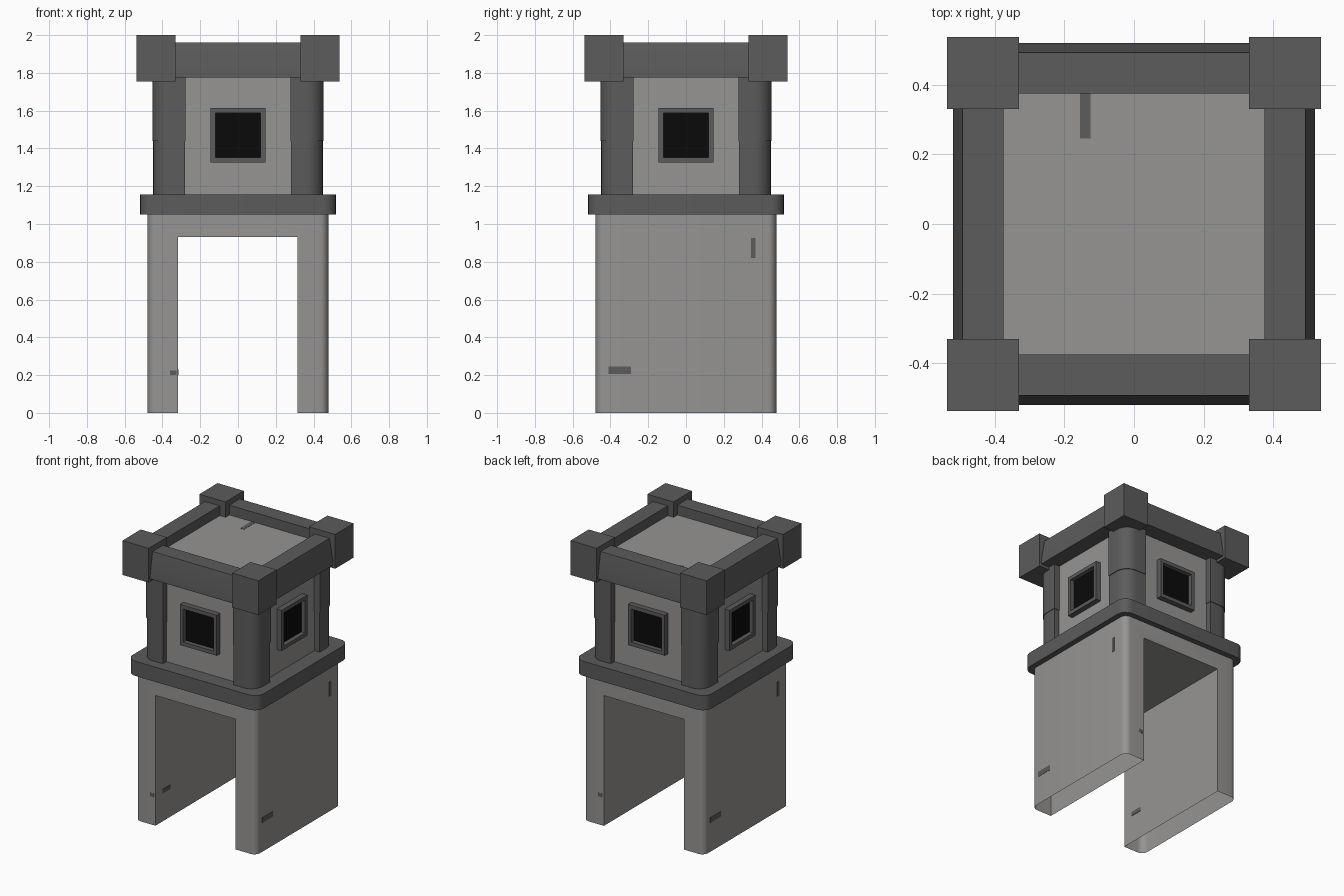
import bpy, bmesh, math
from mathutils import Matrix

if "Cube" in bpy.data.objects:
    bpy.data.objects.remove(bpy.data.objects["Cube"])


def material(name, r, g, b):
    m = bpy.data.materials.new(name)
    m.diffuse_color = (r, g, b, 1)
    m.use_nodes = True
    m.node_tree.nodes["Principled BSDF"].inputs["Base Color"].default_value = m.diffuse_color
    return m


LIGHT = material("light stone", 0.305, 0.298, 0.287)
DARK = material("dark stone", 0.106, 0.106, 0.106)
BLACK = material("window black", 0.003, 0.003, 0.003)


def finish(bm, name, mat, turn=0):
    bmesh.ops.recalc_face_normals(bm, faces=bm.faces)
    bm.transform(Matrix.Rotation(math.radians(90 * turn), 4, 'Z'))
    me = bpy.data.meshes.new(name)
    bm.to_mesh(me)
    bm.free()
    me.materials.append(mat)
    ob = bpy.data.objects.new(name, me)
    bpy.context.collection.objects.link(ob)
    bpy.ops.object.select_all(action='DESELECT')
    ob.select_set(True)
    bpy.context.view_layer.objects.active = ob
    bpy.ops.object.shade_smooth_by_angle(angle=math.radians(35))
    return ob


def prism(points, axis, lo, hi):
    """Extrude a 2D outline along an axis (x: points are y,z; y: x,z; z: x,y)."""
    def place(p, t):
        return {'x': (t, p[0], p[1]), 'y': (p[0], t, p[1]), 'z': (p[0], p[1], t)}[axis]
    bm = bmesh.new()
    a = [bm.verts.new(place(p, lo)) for p in points]
    b = [bm.verts.new(place(p, hi)) for p in points]
    n = len(points)
    bm.faces.new(a)
    bm.faces.new(b)
    for i in range(n):
        bm.faces.new((a[i], a[(i + 1) % n], b[(i + 1) % n], b[i]))
    bmesh.ops.recalc_face_normals(bm, faces=bm.faces)
    return bm


def rect(x0, x1, y0, y1):
    return [(x0, y0), (x1, y0), (x1, y1), (x0, y1)]


def box(name, x0, x1, y0, y1, z0, z1, mat, turn=0):
    return finish(prism(rect(x0, x1, y0, y1), 'z', z0, z1), name, mat, turn)


def round_uprights(bm, radius, test, segments=6):
    edges = []
    for e in bm.edges:
        p, q = e.verts[0].co, e.verts[1].co
        if (p.xy - q.xy).length < 1e-5 and test(p):
            edges.append(e)
    bmesh.ops.bevel(bm, geom=edges, offset=radius, segments=segments,
                    profile=0.5, affect='EDGES')


# Lower gate body: arch profile, rounded outer corners, open underneath
arch = [(-.478, 0), (-.318, 0), (-.318, .93), (.314, .93), (.314, 0),
        (.478, 0), (.478, 1.06), (-.478, 1.06)]
bm = prism(arch, 'y', -.478, .478)
round_uprights(bm, .045, lambda p: abs(p.x) > .4)
bmesh.ops.delete(bm, geom=[f for f in bm.faces if f.calc_center_median().z < .001],
                 context='FACES')
finish(bm, "gate_body", LIGHT)

# Ledge between the storeys
bm = prism(rect(-.518, .518, -.518, .518), 'z', 1.05, 1.155)
round_uprights(bm, .07, lambda p: True)
finish(bm, "ledge", DARK)

# Upper room with flat roof
box("upper_room", -.408, .408, -.408, .408, 1.15, 1.89, LIGHT)

for t in range(4):
    # Rounded corner pillar in two courses
    for part, inner, outer, z0, z1 in (("lower", .28, .449, 1.15, 1.44),
                                       ("upper", .277, .453, 1.44, 1.80)):
        bm = prism(rect(inner, outer, -outer, -inner), 'z', z0, z1)
        round_uprights(bm, .09, lambda p: p.x > .4 and p.y < -.4, 8)
        finish(bm, "pillar_" + part, DARK, t)

    # Corner battlement block
    box("corner_block", .33, .537, -.537, -.33, 1.755, 2.0, DARK, t)

    # Parapet beam with sloped outer face
    beam = [(-.375, 1.775), (-.52, 1.775), (-.52, 1.80), (-.492, 1.96), (-.375, 1.96)]
    finish(prism(beam, 'x', -.335, .335), "parapet_beam", DARK, t)

    # Window frame and dark opening
    for s in (-1, 1):
        x0, x1 = sorted((s * .145, s * .12))
        box("window_frame_side", x0, x1, -.447, -.40, 1.325, 1.615, DARK, t)
    box("window_frame_bottom", -.12, .12, -.447, -.40, 1.325, 1.352, DARK, t)
    box("window_frame_top", -.12, .12, -.447, -.40, 1.588, 1.615, DARK, t)
    box("window_opening", -.12, .12, -.416, -.407, 1.35, 1.59, BLACK, t)

# Small dark weathering marks on the walls, repeated on the opposite side
for t in (0, 2):
    box("wall_mark", .475, .4795, -.41, -.29, .207, .245, DARK, t)
    box("wall_mark", .475, .4795, .345, .368, .82, .925, DARK, t)
    box("wall_mark", -.36, -.325, -.4795, -.475, .20, .225, DARK, t)
    box("inner_wall_mark", -.32, -.3155, -.40, -.31, .20, .23, DARK, t)

# Mark on the roof
box("roof_mark", -.155, -.125, .245, .375, 1.888, 1.8915, DARK)
